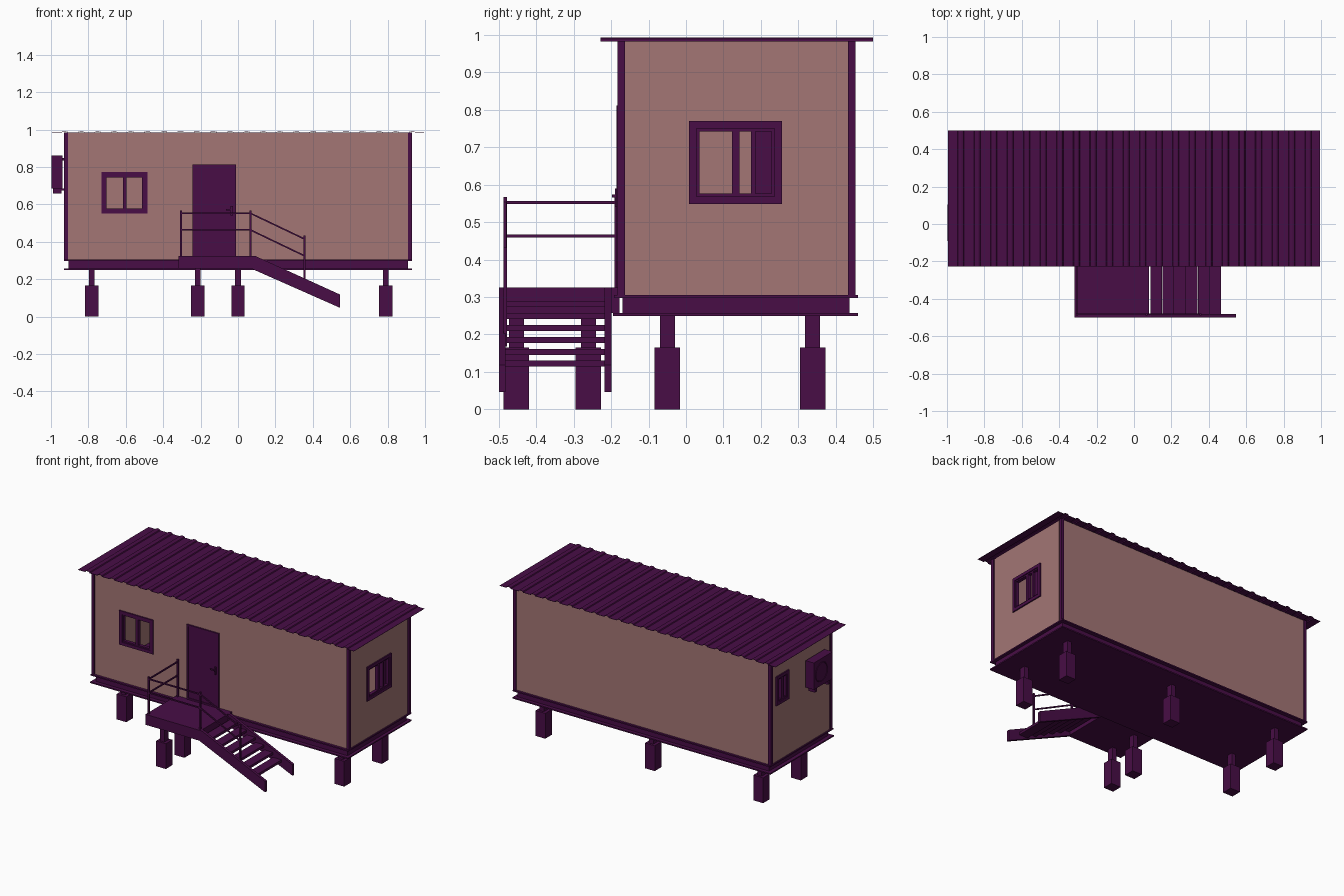
import bpy, bmesh, math
from mathutils import Vector, Matrix

if "Cube" in bpy.data.objects:
    bpy.data.objects.remove(bpy.data.objects["Cube"])


def material(name, rgb):
    m = bpy.data.materials.new(name)
    m.diffuse_color = (*rgb, 1)
    m.use_nodes = True
    m.node_tree.nodes["Principled BSDF"].inputs["Base Color"].default_value = m.diffuse_color
    return m


TRIM = material("dark_trim", (0.065, 0.004, 0.061))
WALL = material("wall_panel", (0.367, 0.181, 0.178))


def finish(name, bm, mat):
    bmesh.ops.recalc_face_normals(bm, faces=bm.faces)
    me = bpy.data.meshes.new(name)
    bm.to_mesh(me)
    bm.free()
    me.materials.append(mat)
    ob = bpy.data.objects.new(name, me)
    bpy.context.collection.objects.link(ob)
    return ob


def boxes(name, bounds, mat=TRIM):
    """One object made of boxes given as (x0, x1, y0, y1, z0, z1)."""
    bm = bmesh.new()
    for x0, x1, y0, y1, z0, z1 in bounds:
        mtx = Matrix.Translation(((x0 + x1) / 2, (y0 + y1) / 2, (z0 + z1) / 2))
        mtx = mtx @ Matrix.Diagonal((x1 - x0, y1 - y0, z1 - z0, 1))
        bmesh.ops.create_cube(bm, size=1, matrix=mtx)
    return finish(name, bm, mat)


def extrude_xz(name, pts, y0, y1, mat=TRIM):
    bm = bmesh.new()
    f = bm.faces.new([bm.verts.new((x, y0, z)) for x, z in pts])
    r = bmesh.ops.extrude_face_region(bm, geom=[f])
    vs = [v for v in r["geom"] if isinstance(v, bmesh.types.BMVert)]
    bmesh.ops.translate(bm, vec=(0, y1 - y0, 0), verts=vs)
    return finish(name, bm, mat)


def bars(name, pairs, r=0.005):
    """Square bars between pairs of points."""
    bm = bmesh.new()
    for a, b in pairs:
        a, b = Vector(a), Vector(b)
        d = b - a
        mtx = Matrix.Translation((a + b) / 2) @ d.to_track_quat('Z', 'Y').to_matrix().to_4x4()
        bmesh.ops.create_cube(bm, size=1, matrix=mtx @ Matrix.Diagonal((2 * r, 2 * r, d.length + r, 1)))
    return finish(name, bm, TRIM)


def frame(u0, u1, z0, z1, w):
    """Four rectangles (u0, u1, z0, z1) around an opening."""
    return [(u0, u1, z0, z0 + w), (u0, u1, z1 - w, z1),
            (u0, u0 + w, z0 + w, z1 - w), (u1 - w, u1, z0 + w, z1 - w)]


def on_y(rects, y0, y1):
    return [(a, b, y0, y1, c, d) for a, b, c, d in rects]


def on_x(rects, x0, x1):
    return [(x0, x1, a, b, c, d) for a, b, c, d in rects]


def holed(u0, u1, z0, z1, h):
    a, b, c, d = h
    return [(u0, a, z0, z1), (b, u1, z0, z1), (a, b, z0, c), (a, b, d, z1)]


# Floor frame: two flanges and a web
boxes("floor_frame", [(-.93, .93, -.192, .46, .297, .305),
                      (-.905, .91, -.17, .436, .257, .297),
                      (-.93, .93, -.195, .46, .249, .257)])

# Walls with window openings
ZB, ZT = .305, .983
boxes("front_wall", on_y(holed(-.92, .92, ZB, ZT, (-.715, -.5, .565, .755)), -.176, -.152), WALL)
boxes("back_wall", on_y([(-.92, .92, ZB, ZT)], .422, .446), WALL)
boxes("right_wall", on_x(holed(-.152, .422, ZB, ZT, (.022, .245, .562, .758)), .898, .922), WALL)
boxes("left_wall", on_x(holed(-.152, .422, ZB, ZT, (.275, .38, .685, .845)), -.922, -.898), WALL)

# Corner posts
boxes("corner_posts", [(x, x + .02, y, y + .02, ZB, ZT)
                       for x in (-.93, .91) for y in (-.183, .433)])

# Corrugated roof sheet: half-round ribs on a thin flat sheet
top = [(-.995, .984)]
for i in range(22):
    cx = -.927 + i * .0885
    top += [(cx + .018 * math.cos(t), .984 + .009 * math.sin(t))
            for t in (math.pi * (1 - k / 5) for k in range(6))]
top.append((.995, .984))
bm = bmesh.new()
lo = [bm.verts.new((x, -.228, z)) for x, z in top]
hi = [bm.verts.new((x, .5, z)) for x, z in top]
for i in range(len(top) - 1):
    bm.faces.new((lo[i], lo[i + 1], hi[i + 1], hi[i]))
roof = finish("roof_sheet", bm, TRIM)
sol = roof.modifiers.new("thickness", 'SOLIDIFY')
sol.thickness = .002
sol.offset = -1


# Windows: outer frame, recessed inner frame, centre mullion
def window_rects(u0, u1, z0, z1, m):
    outer = frame(u0, u1, z0, z1, .02)
    inner = frame(u0 + .015, u1 - .015, z0 + .015, z1 - .015, .013)
    inner.append((m - .01, m + .01, z0 + .02, z1 - .02))
    return outer, inner


o, n = window_rects(-.73, -.485, .55, .772, -.606)
boxes("front_window", on_y(o, -.184, -.15) + on_y(n, -.178, -.156))
o, n = window_rects(.008, .257, .548, .77, .133)
n.append((.174, .186, .57, .75))
boxes("right_window", on_x(o, .896, .93) + on_x(n, .902, .924) + on_x([(.186, .24, .565, .755)], .9, .908))
o, n = window_rects(.262, .392, .67, .86, .327)
boxes("left_window", on_x(o, -.93, -.896) + on_x(n, -.924, -.902))

# Door with frame and handle
boxes("door_frame", on_y(frame(-.242, -.01, .325, .812, .01), -.186, -.17))
boxes("door_panel", [(-.234, -.018, -.181, -.165, .33, .804)])
boxes("door_handle", [(-.04, -.028, -.19, -.18, .54, .59), (-.065, -.03, -.197, -.19, .566, .574)])

# Piers: wide block with narrow post on top
for i, (x, y) in enumerate([(-.782, -.05), (-.782, .338), (0, .338), (.79, -.05), (.79, .338),
                            (-.215, -.453), (-.215, -.261)]):
    boxes(f"pier_{i + 1}", [(x - .035, x + .035, y - .034, y + .034, 0, .165),
                            (x - .015, x + .015, y - .02, y + .02, .165, .26)])

# Entrance landing and stair
boxes("landing", [(-.318, .08, -.5, -.178, .257, .325)])
for name, y in (("front_stringer", -.5), ("back_stringer", -.217)):
    extrude_xz(name, [(.07, .325), (.09, .325), (.545, .118), (.545, .047), (.07, .257)], y, y + .018)
boxes("stair_treads", [(.435 - i * .063 - .031, .435 - i * .063 + .031, -.485, -.21,
                        .114 + i * .0318, .13 + i * .0318) for i in range(6)])

# Handrail: posts, level rails, sloping rails
Y = -.483
posts = [((-.305, Y, .3), (-.305, Y, .565)), ((-.305, -.186, .3), (-.305, -.186, .565)),
         ((.067, Y, .3), (.067, Y, .565)), ((.355, Y, .17), (.355, Y, .43))]
bars("handrail_posts", posts)
rails = []
for z, e in ((.552, .415), (.463, .325)):
    rails += [((-.305, Y, z), (.067, Y, z)), ((-.305, Y, z), (-.305, -.18, z)),
              ((.067, Y, z), (.355, Y, e))]
bars("handrail_rails", rails, .004)

# Outdoor cooling unit on the left wall, with brackets and fan ring
boxes("cooling_unit", [(-.996, -.937, -.09, .105, .685, .86)])
boxes("cooling_unit_brackets", [(-.99, -.92, y, y + .015, z, z + .012)
                                for y in (-.07, .07) for z in (.673, .835)]
      + [(-.99, -.945, y, y + .02, .657, .685) for y in (-.07, .065)])
bpy.ops.mesh.primitive_torus_add(location=(-.995, .025, .772), rotation=(0, math.pi / 2, 0),
                                 major_radius=.06, minor_radius=.004,
                                 major_segments=24, minor_segments=6)
ring = bpy.context.object
ring.name = "fan_ring"
ring.data.materials.append(TRIM)
